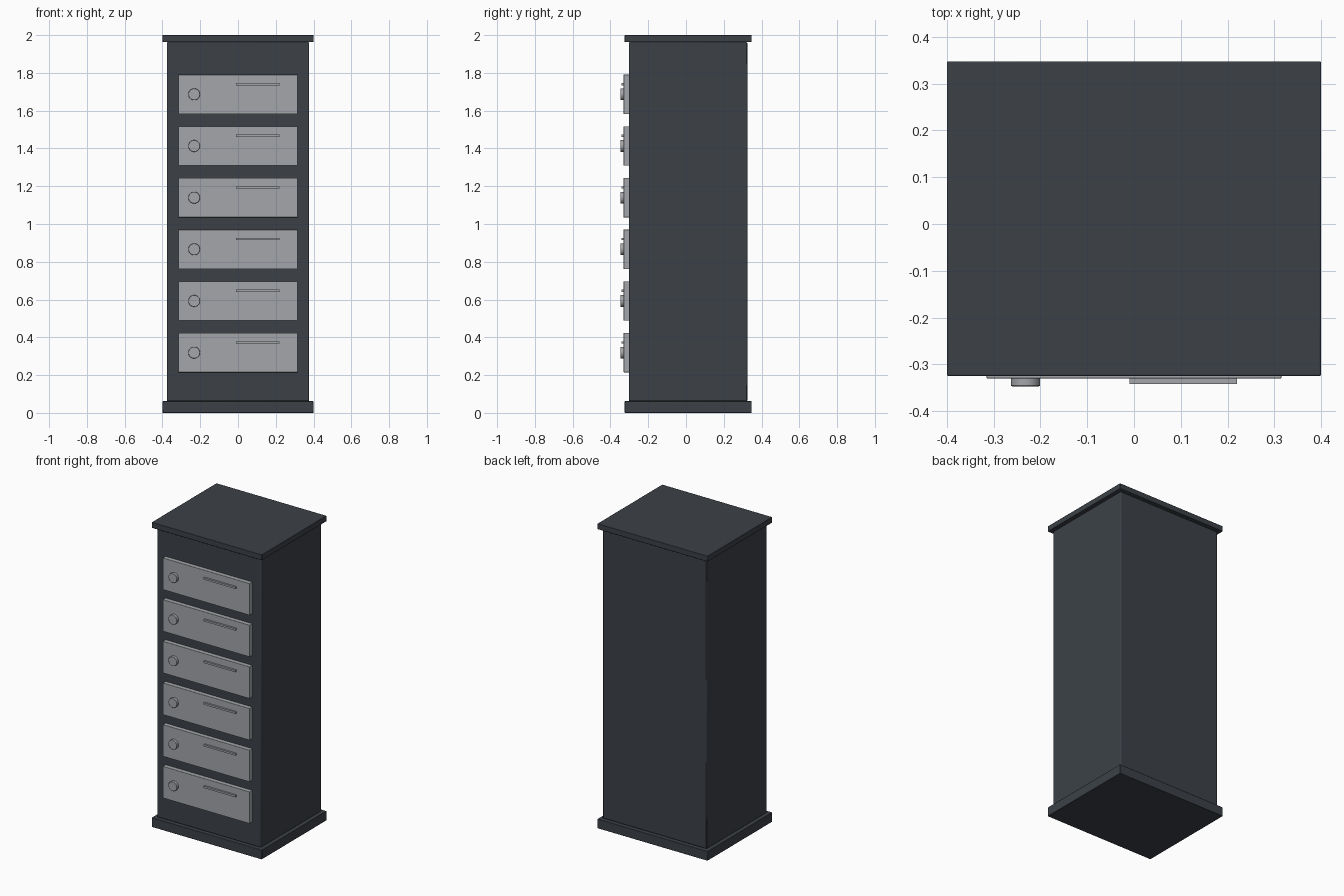
import bpy
import math

cube = bpy.data.objects.get("Cube")
if cube:
    bpy.data.objects.remove(cube, do_unlink=True)


def material(name, color):
    mat = bpy.data.materials.new(name)
    mat.use_nodes = True
    mat.diffuse_color = color
    mat.node_tree.nodes["Principled BSDF"].inputs["Base Color"].default_value = color
    return mat


anthracite = material("anthracite", (0.045, 0.053, 0.063, 1))
light_grey = material("light_grey", (0.37, 0.38, 0.40, 1))


def finish(obj, name, mat, bevel):
    obj.name = name
    obj.data.materials.append(mat)
    bpy.ops.object.transform_apply(location=False, rotation=True, scale=True)
    if bevel:
        mod = obj.modifiers.new("edge_bevel", "BEVEL")
        mod.width = bevel
        mod.segments = 2
    bpy.ops.object.shade_smooth_by_angle(angle=math.radians(30))


def box(name, x, y, z, mat, bevel=0.0):
    """Box spanning the (min, max) pairs x, y and z."""
    spans = (x, y, z)
    bpy.ops.mesh.primitive_cube_add(size=1, location=[(a + b) / 2 for a, b in spans])
    obj = bpy.context.object
    obj.scale = [b - a for a, b in spans]
    finish(obj, name, mat, bevel)


# Cabinet: plinth, body and overhanging cap
box("plinth", (-0.4, 0.4), (-0.325, 0.348), (0, 0.062), anthracite, 0.003)
box("body", (-0.377, 0.377), (-0.302, 0.325), (0.062, 1.963), anthracite, 0.006)
box("cap", (-0.4, 0.4), (-0.325, 0.348), (1.963, 2), anthracite, 0.003)

# Six mailbox doors, each with a round lock and a slot flap
for i in range(6):
    z = 0.319 + i * 0.2735
    box(f"door_{i + 1}", (-0.315, 0.315), (-0.330, -0.300), (z - 0.104, z + 0.104),
        light_grey, 0.001)
    box(f"slot_flap_{i + 1}", (-0.01, 0.22), (-0.342, -0.328), (z + 0.048, z + 0.06),
        light_grey)
    bpy.ops.mesh.primitive_cylinder_add(vertices=32, radius=0.031, depth=0.019,
                                        location=(-0.232, -0.3375, z),
                                        rotation=(math.pi / 2, 0, 0))
    finish(bpy.context.object, f"lock_{i + 1}", light_grey, 0.002)
